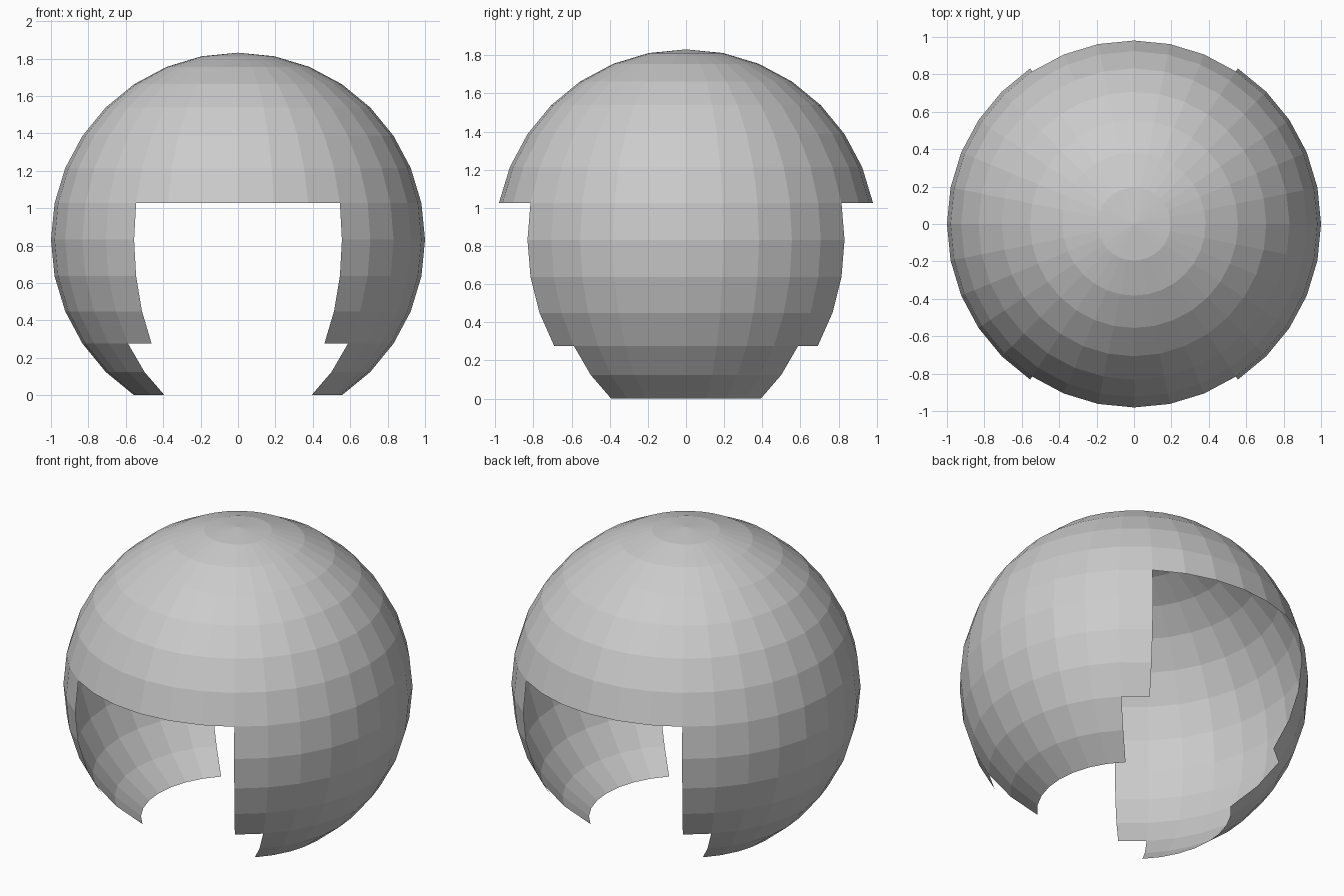
import bpy, bmesh
from math import sin, degrees, radians, atan2, asin
from mathutils import Vector

if "Cube" in bpy.data.objects:
    bpy.data.objects.remove(bpy.data.objects["Cube"])

STEP = 11.25                      # angle of one ring / half of 22.5 degrees
LIFT = sin(radians(5 * STEP))     # puts the lowest ring on the floor

# Low-poly sphere shell
bm = bmesh.new()
bmesh.ops.create_uvsphere(bm, u_segments=32, v_segments=16, radius=1)


def is_open(face):
    """True where the shell is cut away: base, and front and back openings."""
    c = face.calc_center_median().normalized()
    ring = degrees(asin(c.z)) / STEP
    side = degrees(atan2(abs(c.y), abs(c.x))) / STEP
    if ring > 1:                  # full dome
        return False
    if ring > -3:                 # wide side walls
        return side > 5
    if ring > -5:                 # narrower feet
        return side > 4
    return True


# Cut the openings
bmesh.ops.delete(bm, geom=[f for f in bm.faces if is_open(f)], context='FACES')
bmesh.ops.translate(bm, verts=bm.verts, vec=Vector((0, 0, LIFT)))

mesh = bpy.data.meshes.new("helmet_shell")
bm.to_mesh(mesh)
bm.free()
shell = bpy.data.objects.new("helmet_shell", mesh)
bpy.context.collection.objects.link(shell)
